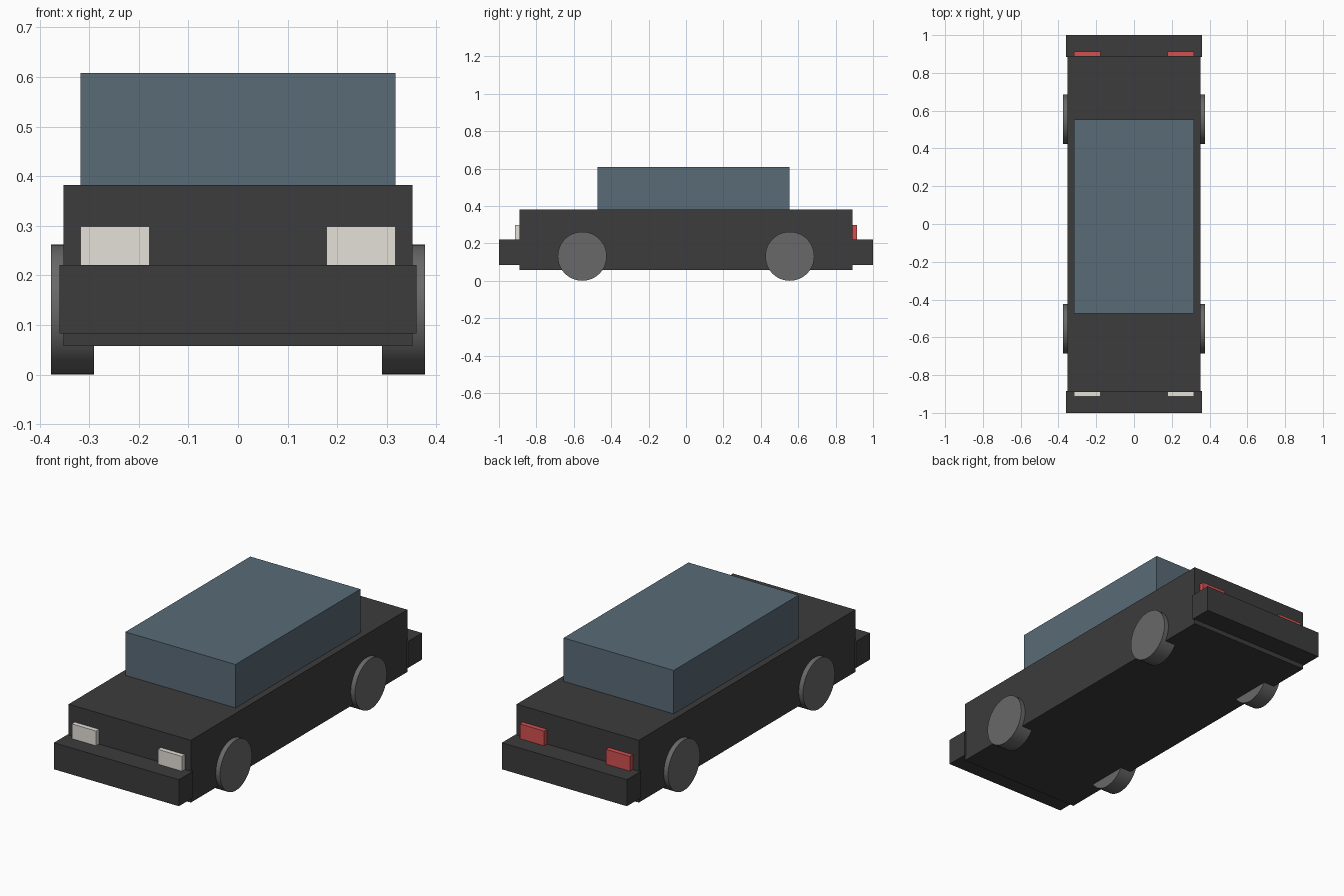
import bpy
from math import radians

if "Cube" in bpy.data.objects:
    bpy.data.objects.remove(bpy.data.objects["Cube"])


def material(name, r, g, b):
    m = bpy.data.materials.new(name)
    m.diffuse_color = (r, g, b, 1)
    m.use_nodes = True
    m.node_tree.nodes["Principled BSDF"].inputs["Base Color"].default_value = m.diffuse_color
    return m


paint = material("dark_paint", 0.045, 0.045, 0.045)
rubber = material("wheel_grey", 0.14, 0.14, 0.14)
glass = material("glass", 0.10, 0.145, 0.185)
lamp = material("lamp_white", 0.78, 0.75, 0.69)
red = material("lamp_red", 0.65, 0.08, 0.08)


def box(name, x, y, z, mat):
    """Box from (min, max) ranges on each axis."""
    bpy.ops.mesh.primitive_cube_add(size=1, location=[sum(r) / 2 for r in (x, y, z)])
    ob = bpy.context.object
    ob.name = name
    ob.scale = [r[1] - r[0] for r in (x, y, z)]
    bpy.ops.object.transform_apply(location=False, rotation=False, scale=True)
    ob.data.materials.append(mat)
    return ob


# Lower body and glazed cabin
box("body", (-0.352, 0.352), (-0.89, 0.89), (0.058, 0.382), paint)
box("cabin", (-0.317, 0.317), (-0.473, 0.554), (0.382, 0.608), glass)

# Bumpers
box("front_bumper", (-0.36, 0.36), (-1.0, -0.884), (0.083, 0.221), paint)
box("rear_bumper", (-0.36, 0.36), (0.884, 1.0), (0.083, 0.221), paint)

for side, s in (("left", -1), ("right", 1)):
    # Lamps resting on the bumpers
    x = sorted((s * 0.178, s * 0.317))
    box(f"{side}_headlight", x, (-0.914, -0.88), (0.215, 0.298), lamp)
    box(f"{side}_taillight", x, (0.88, 0.914), (0.215, 0.298), red)

    # Wheels
    for end, y in (("front", -0.555), ("rear", 0.555)):
        bpy.ops.mesh.primitive_cylinder_add(
            vertices=48, radius=0.131, depth=0.087,
            location=(s * 0.3335, y, 0.131), rotation=(0, radians(90), 0))
        wheel = bpy.context.object
        wheel.name = f"{end}_{side}_wheel"
        wheel.data.materials.append(rubber)
        bpy.ops.object.shade_smooth_by_angle(angle=radians(30))
